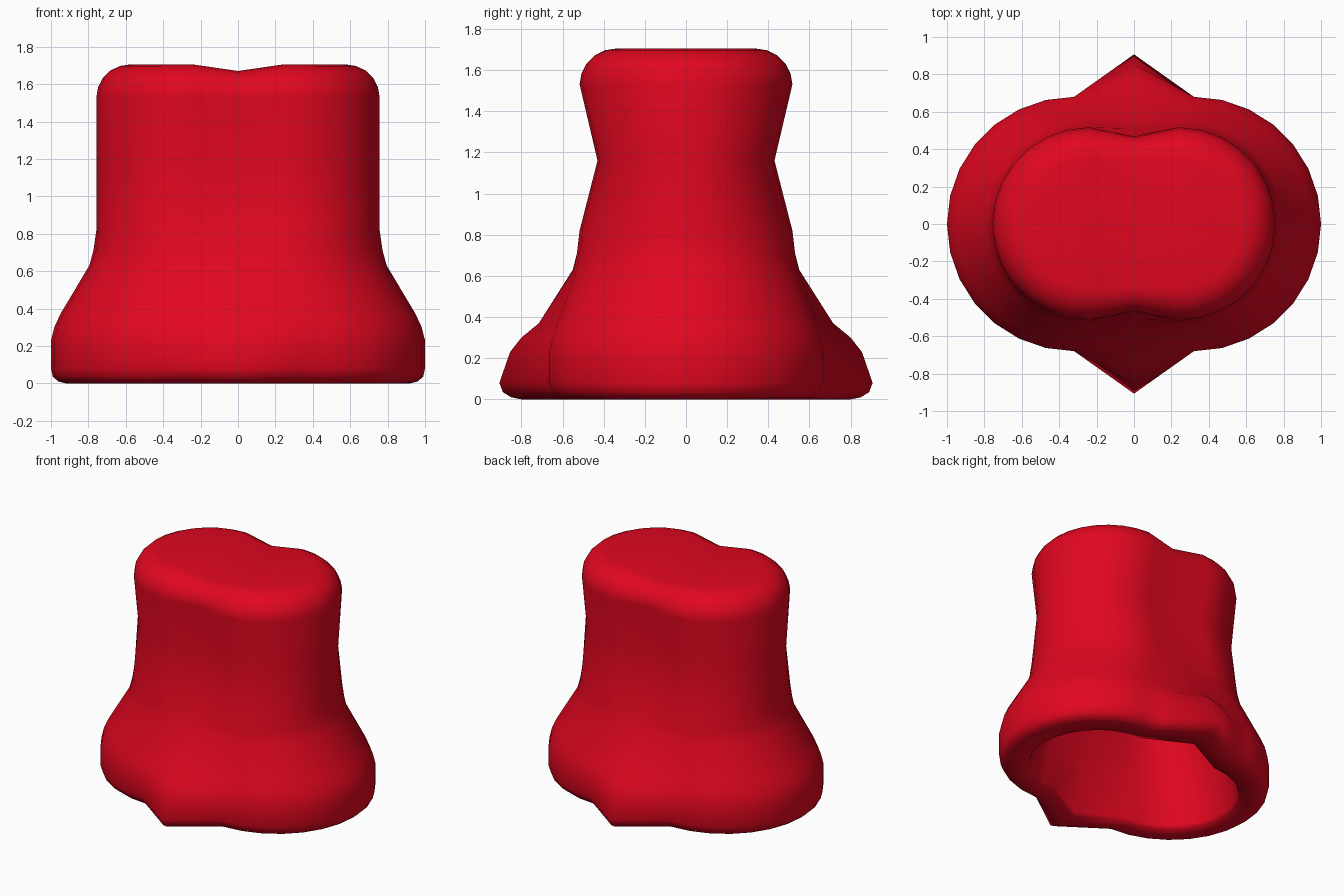
import bpy, bmesh, math

if "Cube" in bpy.data.objects:
    bpy.data.objects.remove(bpy.data.objects["Cube"])

# One colour
red = bpy.data.materials.new("glossy red")
red.diffuse_color = (0.75, 0.002, 0.014, 1)
red.use_nodes = True
red.node_tree.nodes["Principled BSDF"].inputs["Base Color"].default_value = red.diffuse_color

N = 7  # steps per quarter lobe


def ring(bm, z, c, rx, ry, mid, zmid=None):
    """Two half-ellipse lobes at x = +-c, joined by middle points at y = +-mid."""
    zm = z if zmid is None else zmid
    pts = []
    for s in (1, -1):
        for k in range(-N, N + 1):
            a = k * math.pi / 2 / N
            pts.append((s * (c + rx * math.cos(a)), s * ry * math.sin(a), z))
        pts.append((0, s * mid, zm))
    return [bm.verts.new(p) for p in pts]


def cap(bm, v):
    """Close a ring with strips running front to back."""
    n = 2 * N + 1
    for o in (0, n + 1):
        for i in range(N):
            q = [v[o + i], v[o + i + 1], v[o + n - 2 - i], v[o + n - 1 - i]]
            bm.faces.new(list(dict.fromkeys(q)))
    bm.faces.new((v[-1], v[0], v[n - 1], v[n]))
    bm.faces.new((v[n], v[n + 1], v[2 * n], v[-1]))


# Inner wall, from the cavity roof down to the foot: z, c, rx, ry, mid
rows = [
    (1.50, .24, .32, .32, .28),
    (1.16, .24, .32, .23, .20),
    (.82, .24, .33, .33, .29),
    (.63, .25, .36, .36, .35),
    (.32, .30, .44, .44, .51),
    (.03, .32, .465, .465, .63),
    # foot rim and flared base with pointed front and back
    (0, .32, .48, .475, .64),
    (0, .32, .60, .60, .80),
    (.01, .32, .64, .63, .85),
    (.035, .32, .67, .66, .89),
    (.08, .32, .68, .68, .907),
    (.23, .32, .68, .68, .855),
    (.30, .317, .665, .665, .80),
    (.37, .31, .64, .64, .715),
    (.63, .25, .545, .545, .55),
    (.71, .243, .53, .53, .51),
    (.82, .24, .517, .517, .47),
    # pinched waist
    (1.16, .24, .517, .43, .39),
    (1.53, .24, .517, .517, .468),
]

bm = bmesh.new()
rings = [ring(bm, *r) for r in rows]
# Rounded shoulder at the top
for k in range(1, 6):
    a = k * math.pi / 10
    d = .18 * (1 - math.cos(a))
    h = math.sin(a)
    rings.append(ring(bm, 1.53 + .175 * h, .24, .517 - d, .517 - d, .468 - .75 * d, 1.53 + .14 * h))
for lo, hi in zip(rings, rings[1:]):
    for i in range(len(lo)):
        j = (i + 1) % len(lo)
        bm.faces.new((lo[i], lo[j], hi[j], hi[i]))
cap(bm, rings[0])
cap(bm, rings[-1])
bmesh.ops.recalc_face_normals(bm, faces=bm.faces)
for f in bm.faces:
    f.smooth = True

mesh = bpy.data.meshes.new("hollow_cap")
bm.to_mesh(mesh)
bm.free()
mesh.materials.append(red)
bpy.context.collection.objects.link(bpy.data.objects.new("hollow_cap", mesh))
